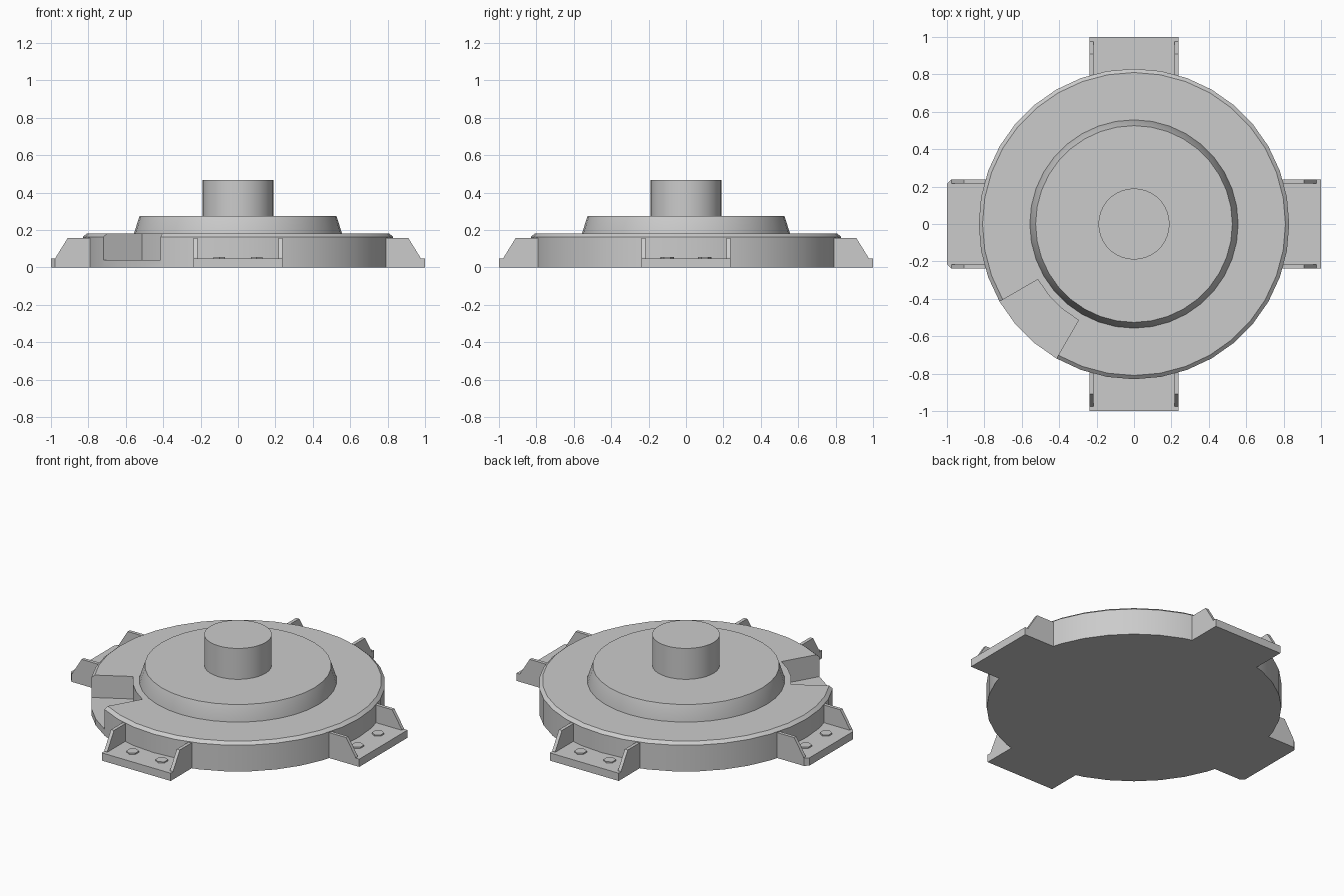
import bpy, bmesh
from math import sin, cos, pi, radians
from mathutils import Matrix

if "Cube" in bpy.data.objects:
    bpy.data.objects.remove(bpy.data.objects["Cube"], do_unlink=True)

grey = bpy.data.materials.new("plain grey")
grey.use_nodes = True
GREY = (0.6, 0.6, 0.6, 1)
grey.diffuse_color = GREY
grey.node_tree.nodes["Principled BSDF"].inputs["Base Color"].default_value = GREY


def finish(name, bm):
    bmesh.ops.recalc_face_normals(bm, faces=bm.faces)
    mesh = bpy.data.meshes.new(name)
    bm.to_mesh(mesh)
    bm.free()
    obj = bpy.data.objects.new(name, mesh)
    bpy.context.collection.objects.link(obj)
    mesh.materials.append(grey)
    return obj


def smooth(obj):
    bpy.ops.object.select_all(action='DESELECT')
    obj.select_set(True)
    bpy.context.view_layer.objects.active = obj
    bpy.ops.object.shade_smooth_by_angle(angle=radians(30))


def add_prism(bm, outline, shift):
    """Close an outline of 3D points and extrude it along shift."""
    face = bm.faces.new([bm.verts.new(p) for p in outline])
    geom = bmesh.ops.extrude_face_region(bm, geom=[face])["geom"]
    verts = [v for v in geom if isinstance(v, bmesh.types.BMVert)]
    bmesh.ops.translate(bm, vec=shift, verts=verts)


def lathe(name, profile, sides=36):
    """Stack of rings, given as (radius, height), with closed ends."""
    bm = bmesh.new()
    rings = [[bm.verts.new((r * cos(2 * pi * i / sides), r * sin(2 * pi * i / sides), z))
              for i in range(sides)] for r, z in profile]
    for a, b in zip(rings, rings[1:]):
        for i in range(sides):
            j = (i + 1) % sides
            bm.faces.new((a[i], a[j], b[j], b[i]))
    bm.faces.new(rings[0])
    bm.faces.new(rings[-1])
    return finish(name, bm)


# Round body with a chamfered rim
body = lathe("body", [(0.83, 0), (0.83, 0.163), (0.81, 0.18)])

# Wedge recess cut into the rim
bm = bmesh.new()
angles = [radians(a) for a in (210, 220, 230, 240)]
outline = [(0.594 * cos(a), 0.594 * sin(a), 0.04) for a in angles]
outline += [(cos(a), sin(a), 0.04) for a in reversed(angles)]
add_prism(bm, outline, (0, 0, 0.3))
cutter = finish("recess_cutter", bm)
cutter.hide_render = True
cut = body.modifiers.new("recess", 'BOOLEAN')
cut.operation = 'DIFFERENCE'
cut.solver = 'EXACT'
cut.object = cutter
bpy.context.view_layer.objects.active = body
bpy.ops.object.modifier_apply(modifier=cut.name)
bpy.data.objects.remove(cutter, do_unlink=True)
smooth(body)

# Sloped cover and central post
smooth(lathe("cover", [(0.557, 0.17), (0.557, 0.18), (0.526, 0.275)]))
smooth(lathe("post", [(0.19, 0.26), (0.19, 0.467)]))

# Four mounting feet, each a plate with two side gussets and two bolts
HALF, INNER, WALL = 0.237, 0.76, 0.021
for k, side in enumerate(("left", "back", "right", "front")):
    turn = Matrix.Rotation(k * pi / 2, 4, 'Z')
    trim = 0.022 if side == "right" else 0

    bm = bmesh.new()
    plate = [(INNER, -HALF, 0), (1 - trim, -HALF, 0)]
    if trim:
        plate += [(1, trim - HALF, 0), (1, HALF - trim, 0)]
    plate += [(1 - trim, HALF, 0), (INNER, HALF, 0)]
    add_prism(bm, plate, (0, 0, 0.048))
    finish(side + "_foot_plate", bm).data.transform(turn)

    bm = bmesh.new()
    for y in (-HALF, HALF - WALL):
        gusset = [(INNER, y, 0.04), (0.975, y, 0.04), (0.975, y, 0.053),
                  (0.91, y, 0.158), (INNER, y, 0.158)]
        add_prism(bm, gusset, (0, WALL, 0))
    finish(side + "_foot_gussets", bm).data.transform(turn)

    bm = bmesh.new()
    for y in (-0.1, 0.1):
        x0, y0, _ = turn @ Matrix.Translation((0.893, y, 0)).to_translation()
        hexagon = [(x0 + 0.035 * sin(i * pi / 3), y0 + 0.035 * cos(i * pi / 3), 0.04)
                   for i in range(6)]
        add_prism(bm, hexagon, (0, 0, 0.016))
    finish(side + "_foot_bolts", bm)
